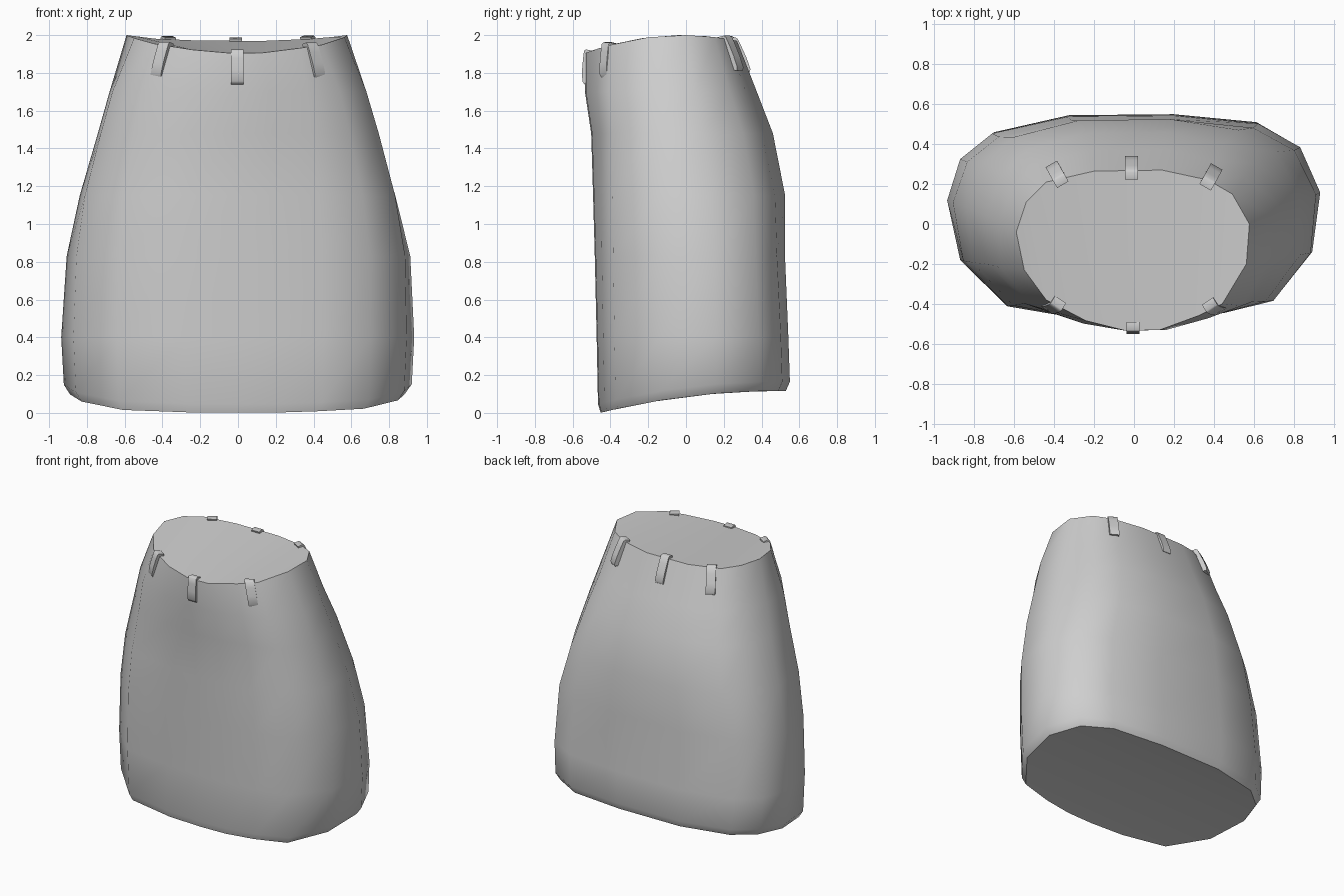
import bpy
import bmesh
import math
from mathutils import Vector

cube = bpy.data.objects.get("Cube")
if cube:
    bpy.data.objects.remove(cube, do_unlink=True)

fabric = bpy.data.materials.new("light grey fabric")
fabric.use_nodes = True
GREY = (0.62, 0.62, 0.62, 1)
fabric.diffuse_color = GREY
fabric.node_tree.nodes["Principled BSDF"].inputs["Base Color"].default_value = GREY


def finish(name, bm):
    """Turn a bmesh into a named object with the fabric material."""
    bmesh.ops.recalc_face_normals(bm, faces=bm.faces)
    mesh = bpy.data.meshes.new(name)
    bm.to_mesh(mesh)
    bm.free()
    mesh.materials.append(fabric)
    obj = bpy.data.objects.new(name, mesh)
    bpy.context.collection.objects.link(obj)
    return obj


def loft(bm, rings):
    """Bridge rings of points with smooth faces and return their vertices."""
    vs = [[bm.verts.new(p) for p in ring] for ring in rings]
    n = len(vs[0])
    for a, b in zip(vs, vs[1:]):
        for i in range(n):
            j = (i + 1) % n
            bm.faces.new((a[i], a[j], b[j], b[i])).smooth = True
    return vs


def strip_cap(bm, ring, start):
    """Close a ring with smooth strips running across it, with a sharp rim."""
    n = len(ring)
    for k in range(n // 2 - 1):
        ids = (start - k, start - k - 1, start + k + 2, start + k + 1)
        bm.faces.new([ring[i % n] for i in ids]).smooth = True
    for i in range(n):
        bm.edges.get((ring[i], ring[(i + 1) % n])).smooth = False


# Cross-sections of the skirt at the hip and at the waist, point for point
HIP = [(.93, .16), (.83, .39), (.62, .51), (.2, .55), (-.33, .545), (-.71, .46),
       (-.87, .33), (-.935, .12), (-.87, -.18), (-.64, -.41), (-.28, -.465),
       (0, -.475), (.22, -.47), (.45, -.44), (.7, -.38), (.89, -.14)]
WAIST = [(.575, 0), (.49, .15), (.37, .22), (.14, .27), (-.2, .265), (-.44, .21),
         (-.54, .11), (-.59, -.04), (-.55, -.23), (-.44, -.38), (-.24, -.485),
         (-.04, -.535), (.13, -.53), (.32, -.46), (.44, -.4), (.56, -.2)]


def hem_z(y):
    u = y + .455
    return .25 * u - .135 * u * u


def waist_z(y):
    return 2 - .36 * (y + .02) ** 2


# Height rule, waist blend at front and back, left x, right x, front y, back y
LEVELS = [
    (hem_z, 0, 0, .885, -.89, -.452, .528),
    (lambda y: hem_z(y) + .05, 0, 0, .92, -.922, -.466, .55),
    (lambda y: .4, 0, 0, .933, -.936, -.473, .542),
    (lambda y: .83, .05, .13, .912, -.907, -.483, .524),
    (lambda y: 1.15, .2, .42, .833, -.838, -.492, .525),
    (lambda y: 1.48, .42, .68, .745, -.742, -.502, .46),
    (lambda y: 1.7, .62, .85, .68, -.68, -.535, .375),
    (waist_z, 1, 1, .578, -.59, -.535, .27),
]


def section(height, front_blend, back_blend, left, right, front, back):
    pts = []
    for h, w in zip(HIP, WAIST):
        t = min(1, max(0, (h[1] + .2) / .7))
        pts.append(Vector(h).lerp(Vector(w), front_blend + (back_blend - front_blend) * t))
    sx = {True: left / max(p.x for p in pts), False: right / min(p.x for p in pts)}
    sy = {True: back / max(p.y for p in pts), False: front / min(p.y for p in pts)}
    ring = []
    for p in pts:
        y = p.y * sy[p.y > 0]
        ring.append((p.x * sx[p.x > 0], y, height(y)))
    return ring


# Skirt body: hem closed by side-to-side strips, waist by front-to-back strips
bm = bmesh.new()
rings = loft(bm, [section(*level) for level in LEVELS])
strip_cap(bm, rings[0], 3)
strip_cap(bm, rings[-1], 15)
finish("skirt", bm)

# Belt loop outline: distance outwards, distance downwards
LOOP = [(-.04, .02), (-.04, -.01), (0, -.018), (.01, -.01), (.015, .03),
        (.02, .09), (.019, .15), (.008, .167), (-.015, .167), (-.015, .02)]


def belt_loop(name, x, y, outward, slope):
    n = Vector((*outward, 0)).normalized()
    side = Vector((-n.y, n.x, 0))
    down = Vector((*slope, -1))
    base = Vector((x, y, waist_z(y)))
    loop_bm = bmesh.new()
    ends = loft(loop_bm, [[base + n * o + down * d + side * s for o, d in LOOP]
                          for s in (-.033, .033)])
    for end in ends:
        loop_bm.faces.new(end)
    obj = finish(name, loop_bm)
    bpy.ops.object.select_all(action='DESELECT')
    obj.select_set(True)
    bpy.context.view_layer.objects.active = obj
    bpy.ops.object.shade_smooth_by_angle(angle=math.radians(60))


belt_loop("front_belt_loop", -.005, -.53, (0, -1), (0, 0))
belt_loop("back_belt_loop", -.012, .267, (0, 1), (0, .37))
for side, sx, fy, by in (("left", 1, -.42, .222), ("right", -1, -.412, .235)):
    belt_loop(f"front_{side}_belt_loop", sx * .392, fy, (sx * .55, -.83), (sx * .22, -.02))
    belt_loop(f"back_{side}_belt_loop", sx * .378, by, (sx * .5, .87), (sx * .18, .33))
